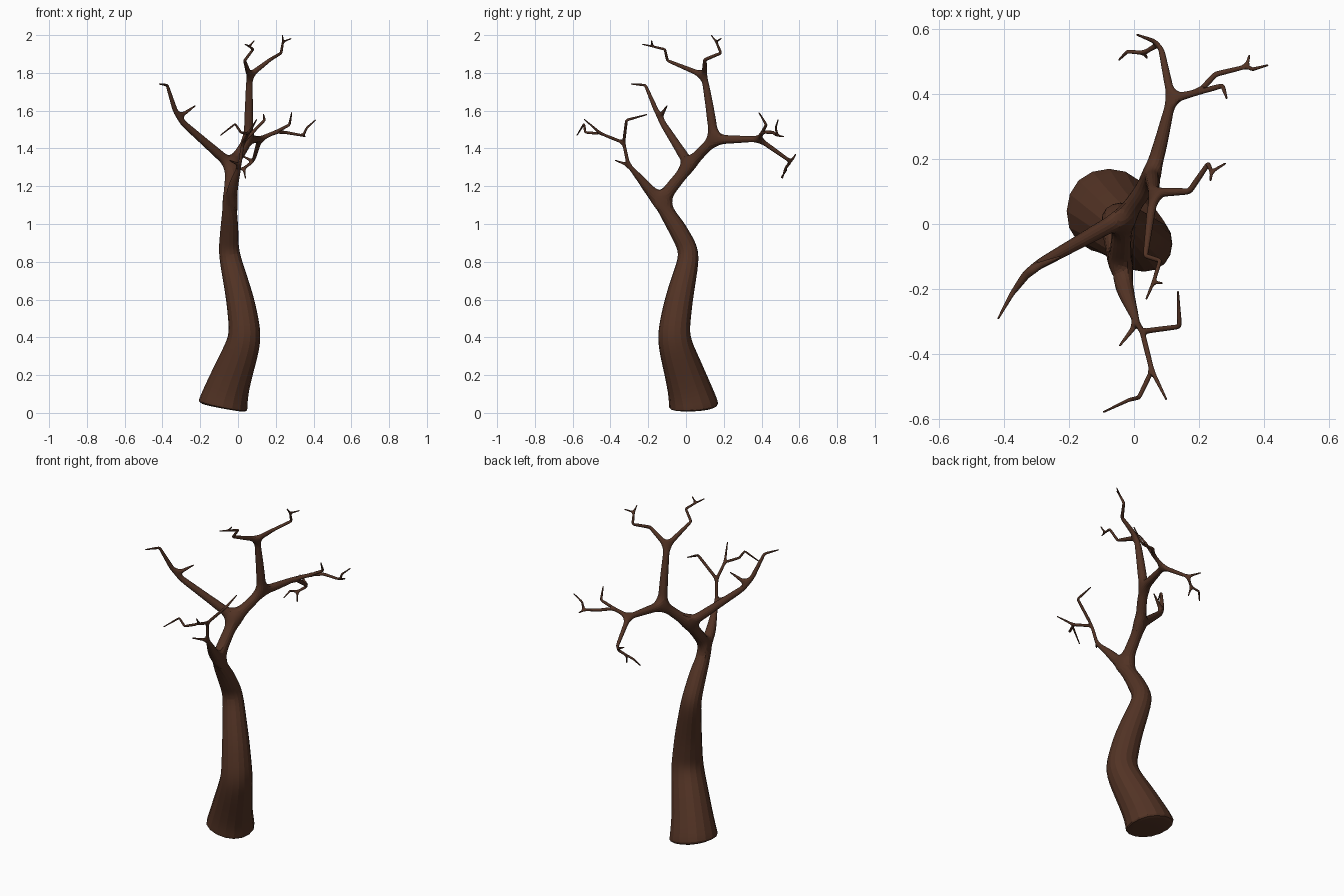
import bpy

verts, edges, radii = [], [], []


def grow(start, *points):
    """Extend the skeleton from vertex index start; each point is x, y, z, radius."""
    prev = start
    for x, y, z, r in points:
        verts.append((x, y, z))
        radii.append(r)
        if prev is not None:
            edges.append((prev, len(verts) - 1))
        prev = len(verts) - 1
    return prev


# trunk, up to the first fork
fork = grow(None, (-.083, .042, .023, .142), (-.08, .042, .04, .145), (-.058, .018, .13, .124),
            (.042, -.07, .4, .094), (.012, -.038, .6, .08), (-.05, .022, .85, .059),
            (-.045, -.06, 1.0, .05), (-.045, -.14, 1.11, .04))

# front branch and its twigs
a = grow(fork, (-.02, -.225, 1.22, .025), (.01, -.305, 1.312, .01))
grow(a, (-.045, -.375, 1.337, .003))
a = grow(a, (.025, -.33, 1.43, .009))
grow(a, (.14, -.315, 1.55, .008), (.135, -.205, 1.58, .003))
a = grow(a, (.055, -.45, 1.478, .008))
grow(a, (.1, -.54, 1.555, .003))
grow(a, (.015, -.533, 1.485, .007), (-.015, -.54, 1.53, .006), (-.095, -.578, 1.468, .003))

# main branch, up to the second fork
b = grow(fork, (-.04, -.06, 1.215, .035), (-.035, .02, 1.31, .031))

# left branch
c = grow(b, (-.16, -.05, 1.42, .023), (-.32, -.14, 1.56, .016))
grow(c, (-.225, -.1, 1.627, .003))
grow(c, (-.375, -.215, 1.735, .008), (-.418, -.292, 1.741, .003))

# right limb, up to the third fork
d = grow(b, (.02, .09, 1.39, .03), (.055, .15, 1.447, .029))

# upright branch with two zigzag twigs
e = grow(d, (.058, .125, 1.62, .023), (.06, .097, 1.785, .017))
e1 = grow(e, (.17, .1, 1.87, .01), (.228, .185, 1.905, .008), (.238, .16, 1.965, .006))
grow(e1, (.282, .187, 1.982, .003))
grow(e1, (.235, .133, 2.0, .003))
e2 = grow(e, (.035, -.098, 1.865, .008), (.08, -.112, 1.925, .007), (.06, -.178, 1.94, .006))
grow(e2, (.037, -.232, 1.952, .003))
grow(e2, (.087, -.182, 1.972, .003))

# back branch
f = grow(d, (.085, .26, 1.448, .022), (.115, .385, 1.45, .015))
g = grow(f, (.2, .405, 1.487, .01))
grow(g, (.272, .425, 1.525, .008), (.285, .385, 1.592, .003))
g = grow(g, (.25, .46, 1.485, .009), (.345, .483, 1.468, .007))
grow(g, (.355, .52, 1.462, .003))
grow(g, (.365, .475, 1.51, .006), (.412, .488, 1.552, .003))
h = grow(f, (.08, .555, 1.33, .009))
grow(h, (.007, .582, 1.37, .003))
h = grow(h, (.03, .525, 1.295, .007))
grow(h, (.04, .51, 1.24, .003))
grow(h, (-.02, .53, 1.285, .006), (-.047, .503, 1.243, .003))

# skeleton mesh wrapped in a skin
mesh = bpy.data.meshes.new("bare_tree")
mesh.from_pydata(verts, edges, [])
tree = bpy.data.objects.new("bare_tree", mesh)
bpy.context.collection.objects.link(tree)
bpy.context.view_layer.objects.active = tree
tree.select_set(True)
skin = tree.modifiers.new("skin", 'SKIN')
skin.branch_smoothing = 0.3
for sv, r in zip(mesh.skin_vertices[0].data, radii):
    sv.radius = (r, r)
mesh.skin_vertices[0].data[0].use_root = True
sub = tree.modifiers.new("rounding", 'SUBSURF')
sub.levels = sub.render_levels = 2
bpy.ops.object.modifier_apply(modifier="skin")
bpy.ops.object.modifier_apply(modifier="rounding")
bpy.ops.object.shade_smooth_by_angle(angle=0.2)

# bark colour
bark = bpy.data.materials.new("bark")
bark.diffuse_color = (.085, .033, .018, 1)
tree.data.materials.clear()
tree.data.materials.append(bark)
